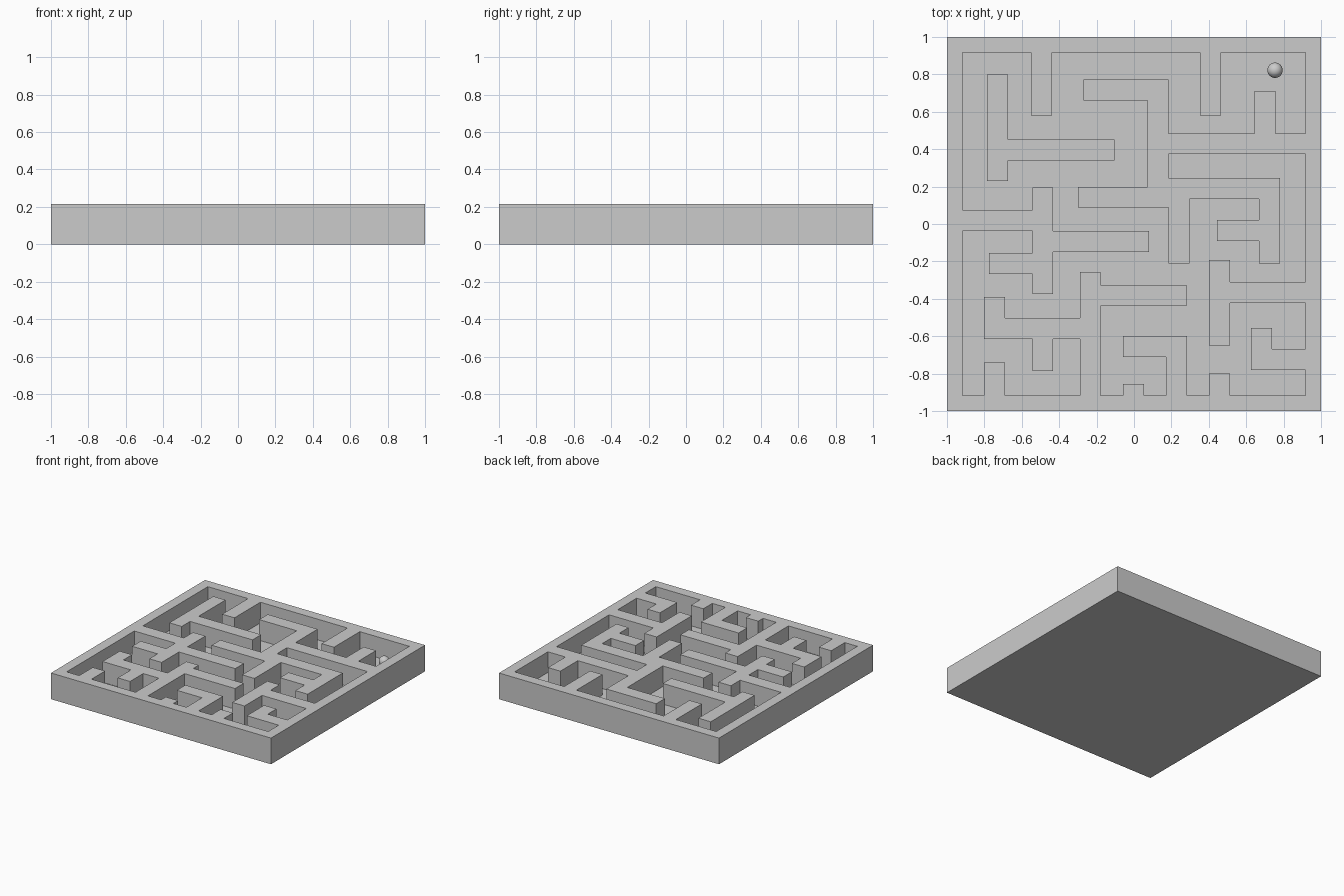
import bpy, bmesh

if "Cube" in bpy.data.objects:
    bpy.data.objects.remove(bpy.data.objects["Cube"])

TOP, FLOOR, INNER, T = 0.215, 0.045, 0.916, 0.112

# Walls along x: (lower edge y, x start, x end)
ALONG_X = [
    (0.660, -0.270, 0.184), (0.339, -0.785, -0.105), (0.373, 0.184, 1),
    (0.087, -0.300, 0.184), (0.134, 0.072, 0.780), (-0.090, 0.444, 0.780),
    (-0.038, -1, -0.432), (-0.150, -0.544, 0.080), (-0.268, -0.775, -0.432),
    (-0.422, 0.402, 1), (-0.438, -0.290, 0.280), (-0.614, -0.802, -0.178),
    (-0.712, -0.058, 0.284), (-0.780, 0.626, 1),
]
# Walls along y: (left edge x, y start, y end)
ALONG_Y = [
    (-0.550, 0.580, 1), (0.354, 0.580, 1), (-0.785, 0.230, 0.800),
    (0.072, 0.087, 0.772), (0.644, 0.373, 0.712), (0.184, -0.210, 0.246),
    (0.668, -0.210, 0.246), (-0.544, -0.375, 0.194), (0.402, -0.650, -0.193),
    (0.626, -0.780, -0.555), (0.402, -1, -0.800), (0.172, -1, -0.600),
    (-0.058, -1, -0.855), (-0.290, -1, -0.256), (-0.802, -0.614, -0.390),
    (-0.544, -0.785, -0.502), (-0.802, -1, -0.740),
]

walls = [(a, b, y, y + T) for y, a, b in ALONG_X] + [(x, x + T, a, b) for x, a, b in ALONG_Y]
walls += [(-1, -INNER, -1, 1), (INNER, 1, -1, 1), (-1, 1, -1, -INNER), (-1, 1, INNER, 1)]


def cuts(values):
    """Sorted unique cut lines."""
    return sorted({round(v, 4) for v in values})


# Maze tray: one watertight skin stepping between floor and wall tops
xs = cuts([v for w in walls for v in w[:2]])
ys = cuts([v for w in walls for v in w[2:]])
nx, ny = len(xs) - 1, len(ys) - 1


def level(i, j):
    if not (0 <= i < nx and 0 <= j < ny):
        return None
    x, y = (xs[i] + xs[i + 1]) / 2, (ys[j] + ys[j + 1]) / 2
    return TOP if any(a < x < b and c < y < d for a, b, c, d in walls) else FLOOR


bm = bmesh.new()
verts = {}


def vert(x, y, z):
    if (x, y, z) not in verts:
        verts[x, y, z] = bm.verts.new((x, y, z))
    return verts[x, y, z]


def riser(p, q, h0, h1):
    """Upright face where neighbouring cells differ in height."""
    h0, h1 = h0 or 0, h1 or 0
    if h0 != h1:
        bm.faces.new([vert(*p, h0), vert(*q, h0), vert(*q, h1), vert(*p, h1)])


for i in range(nx + 1):
    for j in range(ny + 1):
        h = level(i, j)
        if h is not None:
            ring = [(xs[i], ys[j]), (xs[i + 1], ys[j]), (xs[i + 1], ys[j + 1]), (xs[i], ys[j + 1])]
            bm.faces.new([vert(*p, h) for p in ring])
            bm.faces.new([vert(*p, 0) for p in reversed(ring)])
        if j < ny:
            riser((xs[i], ys[j]), (xs[i], ys[j + 1]), level(i - 1, j), h)
        if i < nx:
            riser((xs[i], ys[j]), (xs[i + 1], ys[j]), level(i, j - 1), h)

bmesh.ops.recalc_face_normals(bm, faces=bm.faces)
bmesh.ops.dissolve_limit(bm, angle_limit=0.01, verts=bm.verts, edges=bm.edges)
mesh = bpy.data.meshes.new("maze_tray")
bm.to_mesh(mesh)
bm.free()
bpy.context.collection.objects.link(bpy.data.objects.new("maze_tray", mesh))

# Ball resting on the floor in the corner
R = 0.041
bpy.ops.mesh.primitive_uv_sphere_add(segments=32, ring_count=16, radius=R, location=(0.754, 0.822, FLOOR + R))
bpy.context.object.name = "ball"
bpy.ops.object.shade_smooth()
